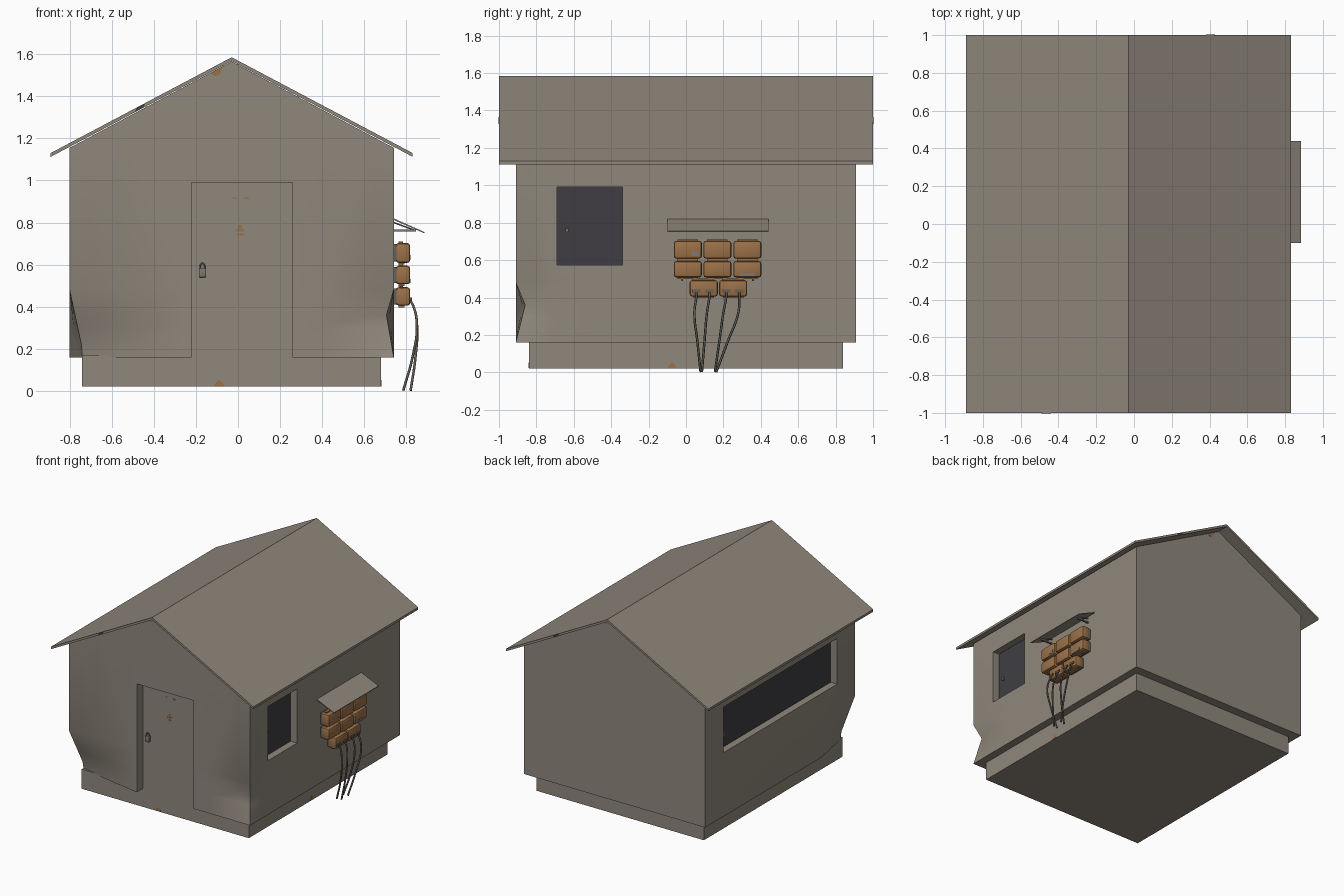
import bpy, bmesh, math
from mathutils import Vector

if "Cube" in bpy.data.objects:
    bpy.data.objects.remove(bpy.data.objects["Cube"])


def mat(name, rgb):
    m = bpy.data.materials.new(name)
    m.diffuse_color = (*rgb, 1)
    m.use_nodes = True
    m.node_tree.nodes["Principled BSDF"].inputs["Base Color"].default_value = m.diffuse_color
    return m


WALL = mat("weathered plaster", (0.275, 0.243, 0.200))
DARK = mat("dark glass", (0.050, 0.048, 0.056))
RUST = mat("rusty orange", (0.33, 0.165, 0.065))
STEEL = mat("dull steel", (0.21, 0.19, 0.17))
CABLE = mat("cable grey", (0.13, 0.115, 0.10))


def finish(name, bm, m, angle=None):
    bmesh.ops.recalc_face_normals(bm, faces=bm.faces[:])
    me = bpy.data.meshes.new(name)
    bm.to_mesh(me)
    bm.free()
    ob = bpy.data.objects.new(name, me)
    bpy.context.collection.objects.link(ob)
    me.materials.append(m)
    if angle:
        select(ob)
        bpy.ops.object.shade_smooth_by_angle(angle=math.radians(angle))
    return ob


def select(ob):
    bpy.ops.object.select_all(action='DESELECT')
    ob.select_set(True)
    bpy.context.view_layer.objects.active = ob


def box(name, x, y, z, m, bevel=0):
    """Box from (min, max) pairs, with optional rounded edges."""
    bm = bmesh.new()
    bmesh.ops.create_cube(bm, size=1)
    for v in bm.verts:
        v.co = [(a + b) / 2 + c * (b - a) for (a, b), c in zip((x, y, z), v.co)]
    if bevel:
        bmesh.ops.bevel(bm, geom=bm.edges[:], offset=bevel, segments=2, profile=0.5, affect='EDGES')
    return finish(name, bm, m, 40 if bevel else None)


def prism(bm, pts, y0, y1):
    """Extrude an x-z outline along y."""
    f = bm.faces.new([bm.verts.new((x, y0, z)) for x, z in pts])
    r = bmesh.ops.extrude_face_region(bm, geom=[f])
    bmesh.ops.translate(bm, verts=[v for v in r['geom'] if isinstance(v, bmesh.types.BMVert)],
                        vec=(0, y1 - y0, 0))


def tube(name, pts, r, m, cyclic=False):
    cu = bpy.data.curves.new(name, 'CURVE')
    cu.dimensions = '3D'
    cu.bevel_depth, cu.bevel_resolution, cu.resolution_u = r, 1, 6
    cu.use_fill_caps = True
    s = cu.splines.new('BEZIER')
    s.bezier_points.add(len(pts) - 1)
    for p, c in zip(s.bezier_points, pts):
        p.co = c
        p.handle_left_type = p.handle_right_type = 'AUTO'
    ob = bpy.data.objects.new(name, cu)
    bpy.context.collection.objects.link(ob)
    cu.materials.append(m)
    select(ob)
    bpy.ops.object.convert(target='MESH')
    return ob


# Hut walls: gabled prism, cut into a grid near the front corners and dented there
bm = bmesh.new()
prism(bm, [(-0.80, 0.16), (0.74, 0.16), (0.74, 1.155), (-0.03, 1.565), (-0.80, 1.155)], -0.91, 0.91)
cuts = [((0, 0, z), (0, 0, 1)) for z in (0.22, 0.30, 0.36, 0.48)]
cuts += [((x, 0, 0), (1, 0, 0)) for x in (-0.70, -0.55, -0.25, 0.40, 0.64)]
cuts += [((0, y, 0), (0, 1, 0)) for y in (-0.82, -0.70, -0.5)]
for co, no in cuts:
    bmesh.ops.bisect_plane(bm, geom=bm.verts[:] + bm.edges[:] + bm.faces[:], plane_co=co, plane_no=no)


def fall(d, reach):
    return max(0.0, 1 - abs(d) / reach)


for v in bm.verts:
    x, y, z = v.co
    w = fall(z - 0.18, 0.30) * fall(x + 0.80, 0.55) * fall(y + 0.91, 0.41)
    v.co += Vector((0.065, 0.10, 0)) * w
    w = fall(z - 0.36, 0.12 if z > 0.36 else 0.20) * fall(x - 0.74, 0.34) * fall(y + 0.91, 0.2)
    v.co += Vector((-0.035, 0.05, 0)) * w
bmesh.ops.triangulate(bm, faces=[f for f in bm.faces if len(f.verts) > 3])
walls = finish("hut_walls", bm, WALL)

# Door and window recesses
for x, y, z in (((-0.22, 0.26), (-1.1, -0.84), (0.10, 0.99)),
                ((0.68, 0.9), (-0.69, -0.34), (0.575, 0.99)),
                ((-1.0, -0.74), (-0.69, 0.69), (0.65, 1.0))):
    cutter = box("cutter", x, y, z, WALL)
    cutter.hide_render = True
    mod = walls.modifiers.new("cut", 'BOOLEAN')
    mod.operation, mod.solver, mod.object = 'DIFFERENCE', 'EXACT', cutter
    select(walls)
    bpy.ops.object.modifier_apply(modifier=mod.name)
    bpy.data.objects.remove(cutter)
select(walls)
bpy.ops.object.shade_smooth_by_angle(angle=math.radians(30))

# Window panes and handles
box("right_window_pane", (0.675, 0.685), (-0.69, -0.34), (0.575, 0.99), DARK)
box("left_window_pane", (-0.745, -0.735), (-0.69, 0.69), (0.65, 1.0), DARK)
box("right_window_handle", (0.68, 0.70), (-0.643, -0.627), (0.75, 0.77), RUST)
box("left_window_handle", (-0.77, -0.74), (0.625, 0.645), (0.74, 0.79), STEEL)

# Base and roof
box("base_plinth", (-0.74, 0.68), (-0.84, 0.84), (0.02, 0.17), WALL)
bm = bmesh.new()
prism(bm, [(-0.89, 1.13), (-0.03, 1.585), (0.83, 1.13), (0.83, 1.112), (-0.03, 1.567), (-0.89, 1.112)], -1, 1)
finish("gable_roof", bm, WALL)

# Padlock and small rust stains on the door
box("padlock_body", (-0.186, -0.152), (-0.865, -0.84), (0.54, 0.585), STEEL, 0.004)
tube("padlock_shackle", [(-0.18, -0.852, 0.58), (-0.178, -0.852, 0.598), (-0.169, -0.852, 0.606),
                         (-0.16, -0.852, 0.598), (-0.158, -0.852, 0.58)], 0.004, STEEL)
for i, (x, z, w, h) in enumerate([(-0.015, 0.915, 0.02, 0.008), (0.042, 0.915, 0.02, 0.008),
                                  (0.01, 0.78, 0.02, 0.018), (0.01, 0.763, 0.036, 0.012),
                                  (0.01, 0.744, 0.03, 0.01)]):
    box(f"door_rust_{i}", (x - w / 2, x + w / 2), (-0.842, -0.838), (z - h / 2, z + h / 2), RUST)


# Stains on the gable, roof edge and plinth, front and back
def stain(name, pts, y, m):
    bm = bmesh.new()
    prism(bm, pts, y - 0.002, y + 0.002)
    return finish(name, bm, m)


for s, tag in ((1, "front"), (-1, "back")):
    stain(f"{tag}_roof_hole", [(-0.03 + s * (x + 0.03), z) for x, z in
                               ((-0.49, 1.327), (-0.45, 1.348), (-0.44, 1.366), (-0.48, 1.345))], -s, DARK)
    stain(f"{tag}_gable_rust", [(-0.03 + s * (x + 0.03), z) for x, z in
                                ((-0.13, 1.51), (-0.11, 1.495), (-0.085, 1.505), (-0.075, 1.54))], -0.91 * s, RUST)
drip = [(-0.025, 0.022), (0.025, 0.022), (0.015, 0.042), (0, 0.052), (-0.015, 0.04)]
stain("front_plinth_rust", [(x - 0.09, z) for x, z in drip], -0.84, RUST)
side = stain("right_plinth_rust", drip, 0, RUST)
side.rotation_euler[2] = math.pi / 2
side.location = (0.68, -0.075, 0)

# Meter boxes in three rows, with lids, wall plates and link pipes
rows = [(0.608, 0.703, (0.01, 0.168, 0.328)), (0.507, 0.595, (0.01, 0.168, 0.328)),
        (0.405, 0.493, (0.095, 0.252))]
for r, (z0, z1, ys) in enumerate(rows):
    for c, y in enumerate(ys):
        n = f"meter_{r}_{c}"
        box(n + "_box", (0.75, 0.818), (y - 0.075, y + 0.075), (z0, z1), RUST, 0.014)
        box(n + "_wall_plate", (0.735, 0.757), (y - 0.066, y + 0.066), (z0 + 0.006, z1 - 0.006), CABLE)
        box(n + "_lid", (0.762, 0.785), (y - 0.055, y + 0.055), (z1 - 0.004, z1 + 0.008), RUST)
        box(n + "_foot", (0.762, 0.79), (y - 0.055, y + 0.055), (z0 - 0.008, z0 + 0.004), RUST)
        if r < 2:
            for d in (-0.03, 0.03):
                tube(n + "_link_pipe", [(0.778, y + d, z0 - 0.02), (0.778, y + d, z0 + 0.01)], 0.006, CABLE)
box("worn_patch_lower", (0.816, 0.82), (0.285, 0.365), (0.513, 0.532), STEEL)
box("worn_patch_upper", (0.816, 0.82), (0.03, 0.07), (0.622, 0.645), STEEL)

# Sloped awning over the meters with two brackets
bm = bmesh.new()
prism(bm, [(0.735, 0.822), (0.885, 0.755), (0.885, 0.749), (0.735, 0.814)], -0.10, 0.44)
finish("meter_awning", bm, WALL)
for y in (-0.03, 0.37):
    box("awning_arm", (0.735, 0.845), (y - 0.006, y + 0.006), (0.758, 0.768), STEEL)
    tube("awning_strut", [(0.74, y, 0.80), (0.84, y, 0.763)], 0.004, STEEL)

# Cables hanging from the lowest boxes to the ground
for y0, ym, y1, x1 in ((0.055, 0.045, 0.078, 0.785), (0.125, 0.112, 0.085, 0.82),
                       (0.215, 0.20, 0.155, 0.785), (0.285, 0.28, 0.162, 0.82)):
    box("cable_clip", (0.81, 0.826), (y0 - 0.022, y0 + 0.022), (0.427, 0.443), CABLE)
    tube("hanging_cable", [(0.81, y0, 0.44), (0.832, y0, 0.405), (0.85, ym, 0.32),
                           (0.835 + (x1 - 0.8) * 0.4, (ym + y1) / 2, 0.16), (x1, y1, 0.002)], 0.0065, CABLE)
